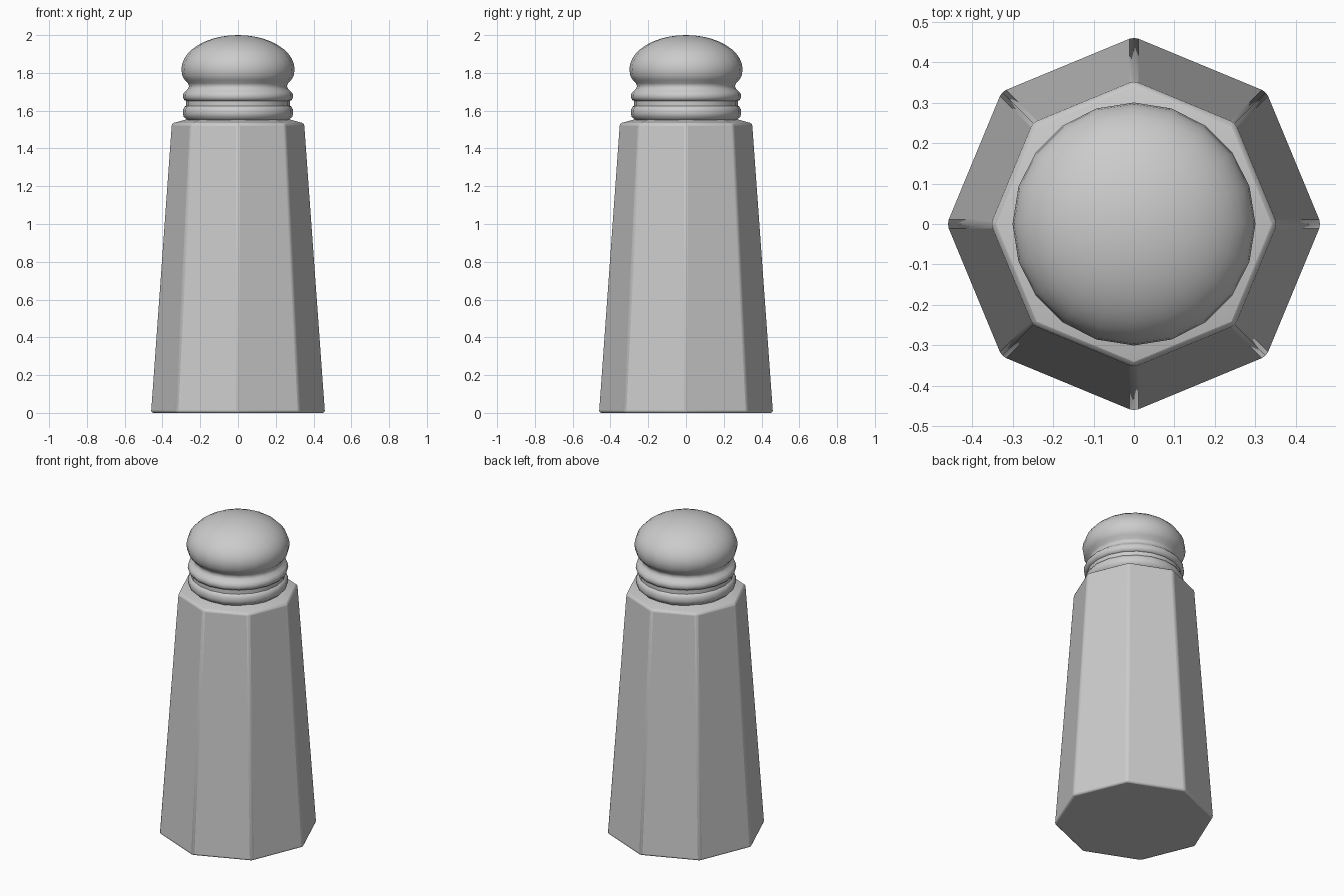
import bpy, math

if "Cube" in bpy.data.objects:
    bpy.data.objects.remove(bpy.data.objects["Cube"])


def lathe(name, profile, sides, cap_top=False):
    """Revolve (radius, z) points around z; a zero radius makes a pole."""
    verts, rings, faces = [], [], []
    for r, z in profile:
        start = len(verts)
        if r == 0:
            verts.append((0, 0, z))
            rings.append([start] * sides)
        else:
            for i in range(sides):
                a = 2 * math.pi * i / sides
                verts.append((r * math.cos(a), r * math.sin(a), z))
            rings.append(list(range(start, start + sides)))
    for lo, hi in zip(rings, rings[1:]):
        for i in range(sides):
            j = (i + 1) % sides
            faces.append(list(dict.fromkeys((lo[i], lo[j], hi[j], hi[i]))))
    faces.append(rings[0][::-1])
    if cap_top:
        faces.append(rings[-1])
    mesh = bpy.data.meshes.new(name)
    mesh.from_pydata(verts, [], faces)
    obj = bpy.data.objects.new(name, mesh)
    bpy.context.collection.objects.link(obj)
    return obj


def smooth(obj, degrees):
    bpy.ops.object.select_all(action='DESELECT')
    obj.select_set(True)
    bpy.context.view_layer.objects.active = obj
    bpy.ops.object.shade_smooth_by_angle(angle=math.radians(degrees))


# Tapered eight-sided body with softened edges and a sloping shoulder
body = lathe("body", [(0.463, 0), (0.353, 1.532), (0.25, 1.56)], 8, cap_top=True)
bevel = body.modifiers.new("soft_edges", 'BEVEL')
bevel.width = 0.012
bevel.segments = 2
bevel.limit_method = 'ANGLE'
bevel.angle_limit = math.radians(30)
smooth(body, 20)

# Round screw cap: two rolled rings, a waist and a domed top
profile = [(0.26, 1.54), (0.275, 1.557), (0.288, 1.568), (0.292, 1.585),
           (0.291, 1.606), (0.282, 1.622), (0.275, 1.626), (0.275, 1.652),
           (0.284, 1.656), (0.292, 1.670), (0.291, 1.688), (0.280, 1.702),
           (0.265, 1.715), (0.259, 1.730), (0.265, 1.745), (0.282, 1.762),
           (0.295, 1.785)]
for k in range(10):
    t = math.pi / 2 * k / 10
    profile.append((0.30 * math.cos(t), 1.818 + 0.182 * math.sin(t)))
profile.append((0, 2.0))
cap = lathe("cap", profile, 20)
smooth(cap, 50)
